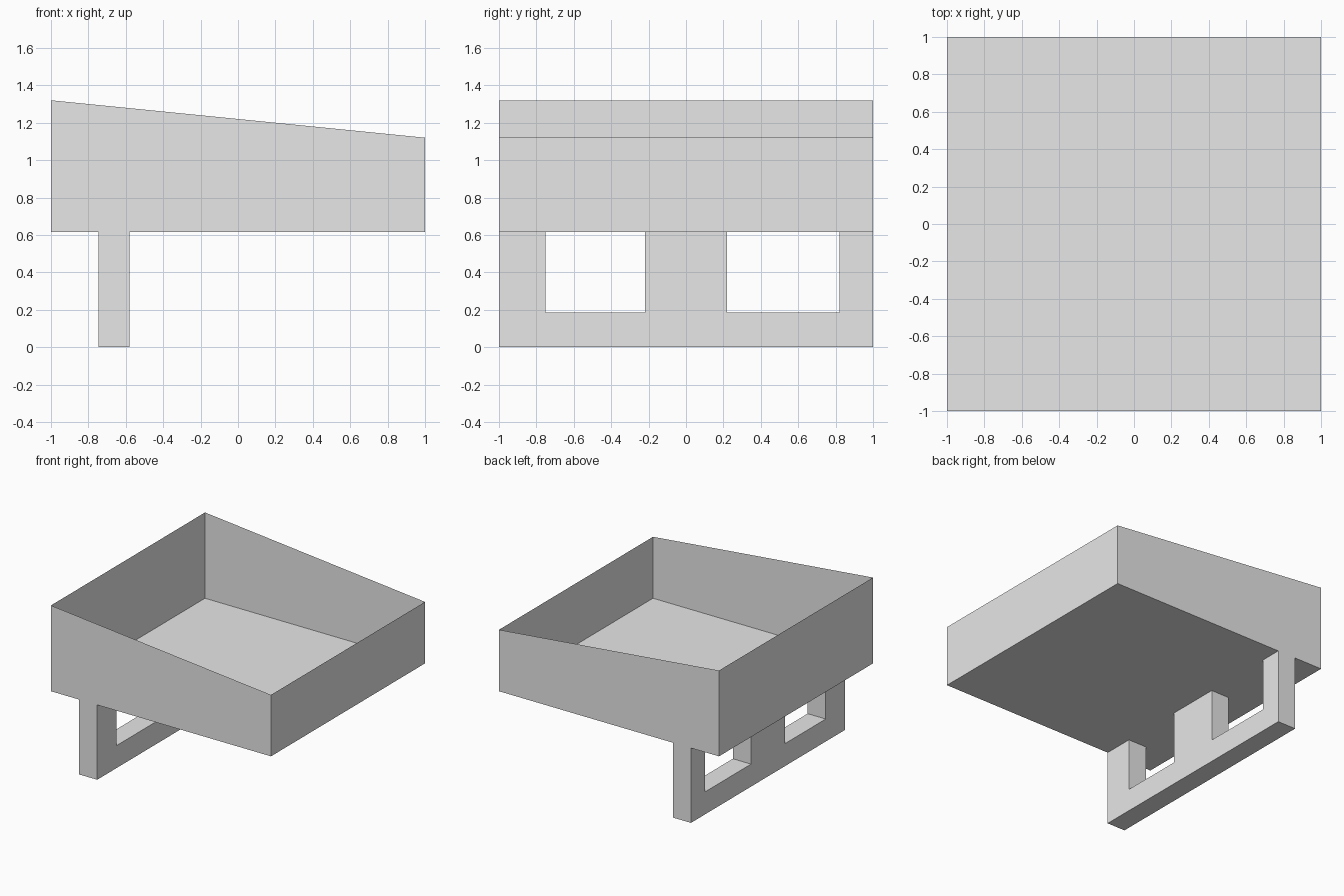
import bpy
import bmesh

cube = bpy.data.objects.get("Cube")
if cube:
    bpy.data.objects.remove(cube, do_unlink=True)

grey = bpy.data.materials.new("plain_grey")
grey.use_nodes = True
colour = (0.8, 0.8, 0.8, 1)
grey.diffuse_color = colour
grey.node_tree.nodes["Principled BSDF"].inputs["Base Color"].default_value = colour

BASE, HIGH, LOW = 0.615, 1.32, 1.12


def finish(name, bm):
    mesh = bpy.data.meshes.new(name)
    bm.to_mesh(mesh)
    bm.free()
    mesh.materials.append(grey)
    obj = bpy.data.objects.new(name, mesh)
    bpy.context.collection.objects.link(obj)
    return obj


# Open thin-walled tray with a sloping rim
bm = bmesh.new()
bmesh.ops.create_cube(bm, size=2)
bm.normal_update()
for v in bm.verts:
    rim = HIGH if v.co.x < 0 else LOW
    v.co.z = rim if v.co.z > 0 else BASE
lid = [f for f in bm.faces if f.normal.z > 0.5]
bmesh.ops.delete(bm, geom=lid, context="FACES_ONLY")
finish("tray", bm)

# Support frame: a bottom rail with three uprights, cut as one profile
BACK, FRONT, RAIL = -0.745, -0.58, 0.185
profile = [(-1, 0), (1, 0), (1, BASE)]
for start, end in ((0.82, 0.22), (-0.22, -0.75)):
    profile += [(start, BASE), (start, RAIL), (end, RAIL), (end, BASE)]
profile.append((-1, BASE))

bm = bmesh.new()
side = bm.faces.new([bm.verts.new((BACK, y, z)) for y, z in profile])
result = bmesh.ops.extrude_face_region(bm, geom=[side])
moved = [g for g in result["geom"] if isinstance(g, bmesh.types.BMVert)]
bmesh.ops.translate(bm, verts=moved, vec=(FRONT - BACK, 0, 0))
if not side.is_valid or all(len(f.verts) != len(profile) or
                            f.calc_center_median().x > BACK + 0.01 for f in bm.faces):
    bm.faces.new([v for v in bm.verts if v not in moved])
bmesh.ops.recalc_face_normals(bm, faces=bm.faces[:])

# The uprights run straight into the tray floor, so their tops stay open
tops = [f for f in bm.faces if all(abs(v.co.z - BASE) < 0.001 for v in f.verts)]
bmesh.ops.delete(bm, geom=tops, context="FACES_ONLY")
finish("support_frame", bm)
